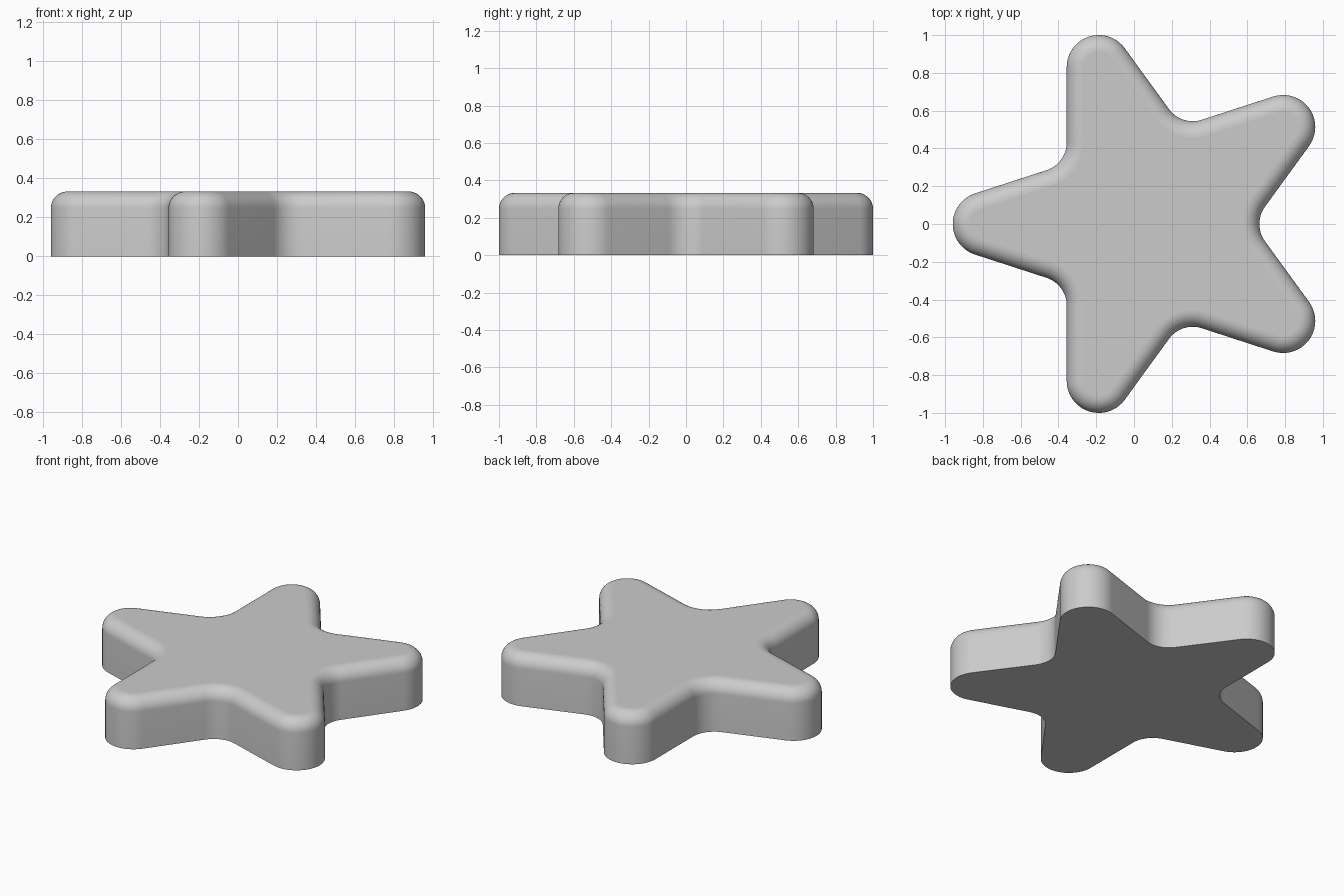
import bpy, bmesh
from math import radians, cos, sin, pi

cube = bpy.data.objects.get("Cube")
if cube:
    bpy.data.objects.remove(cube, do_unlink=True)

ARMS = 5
HEIGHT = 0.333
CENTRE_X = 0.0835
TIP_DIST, TIP_R = 0.873, 0.17      # centre and radius of each rounded tip
VALLEY_R = 0.155                   # fillet radius between arms
EDGE_R = 0.085                     # rounding of the top rim
ARC_STEPS, RIM_STEPS = 20, 10

# straight arm edges are tangent to the tips; valley fillets are tangent to them
EDGE_DIST = TIP_DIST * cos(radians(72)) + TIP_R
VALLEY_DIST = (EDGE_DIST + VALLEY_R) / cos(radians(36))


def arc(direction, dist, radius, start, end):
    """Arc around a centre lying at the given direction and distance."""
    cx = CENTRE_X + dist * cos(direction)
    cy = dist * sin(direction)
    for i in range(ARC_STEPS + 1):
        a = direction + radians(start + (end - start) * i / ARC_STEPS)
        yield cx + radius * cos(a), cy + radius * sin(a)


def outline(inset):
    """Rounded star outline, moved inward by inset."""
    points = []
    for k in range(ARMS):
        tip = pi + k * 2 * pi / ARMS
        points += arc(tip, TIP_DIST, TIP_R - inset, -72, 72)
        points += arc(tip + pi / ARMS, VALLEY_DIST, -(VALLEY_R + inset), 36, -36)
    return points


# Levels as (inset, height): wall, then quarter-round rim
levels = [(0, 0)]
for i in range(RIM_STEPS + 1):
    a = pi / 2 * i / RIM_STEPS
    levels.append((EDGE_R * (1 - cos(a)), HEIGHT - EDGE_R * (1 - sin(a))))

bm = bmesh.new()
rings = [[bm.verts.new((x, y, z)) for x, y in outline(inset)] for inset, z in levels]
count = len(rings[0])
for low, high in zip(rings, rings[1:]):
    for i in range(count):
        j = (i + 1) % count
        bm.faces.new((low[i], low[j], high[j], high[i])).smooth = True

# Flat top and underside
bm.faces.new(rings[-1])
bm.faces.new(rings[0][::-1])

mesh = bpy.data.meshes.new("star_block")
bm.to_mesh(mesh)
bm.free()
star = bpy.data.objects.new("star_block", mesh)
bpy.context.collection.objects.link(star)

# Plain grey finish
grey = bpy.data.materials.new("light_grey")
grey.use_nodes = True
colour = (0.6, 0.6, 0.6, 1)
grey.diffuse_color = colour
grey.node_tree.nodes["Principled BSDF"].inputs["Base Color"].default_value = colour
mesh.materials.append(grey)
